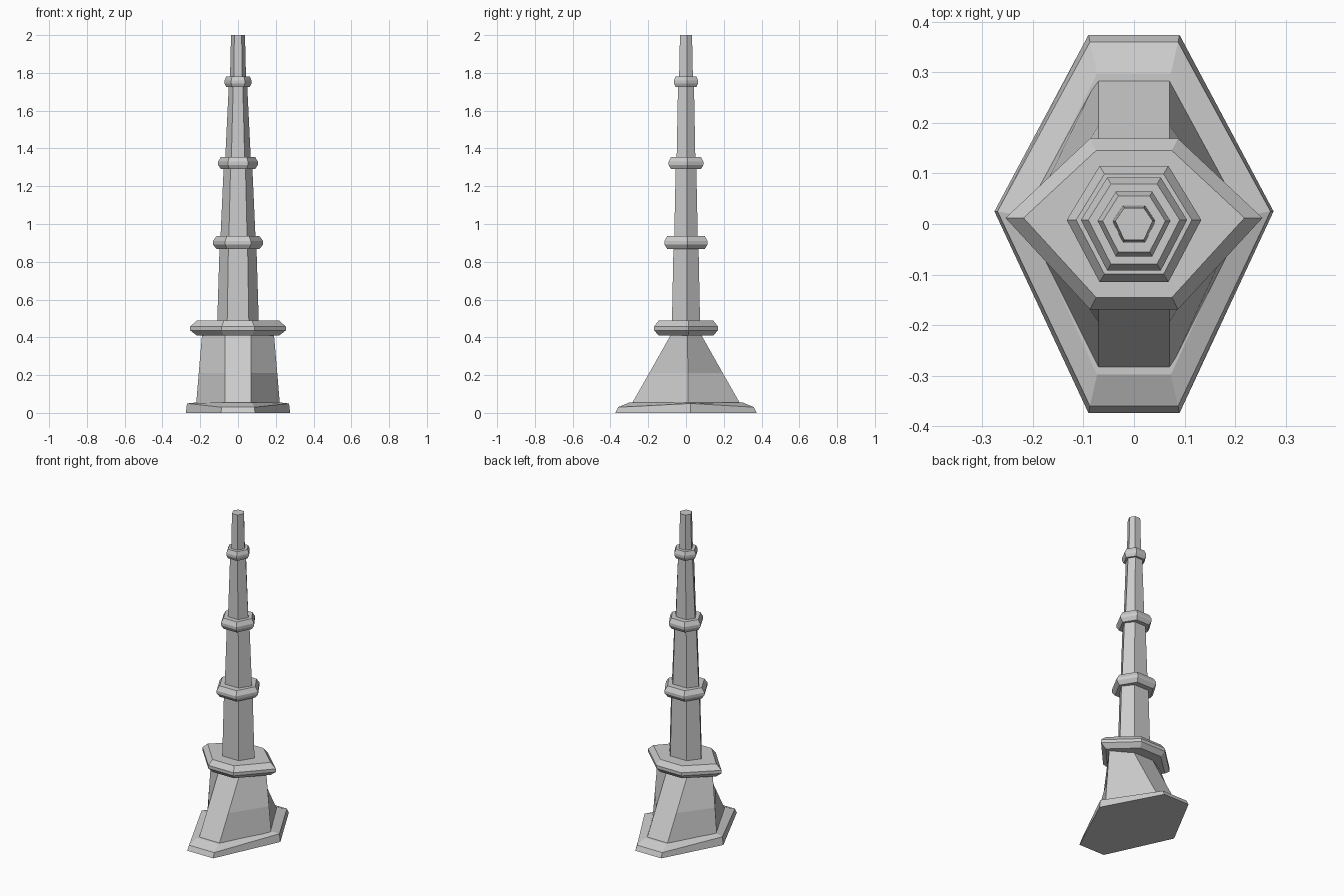
import bpy

if "Cube" in bpy.data.objects:
    bpy.data.objects.remove(bpy.data.objects["Cube"])


def hexagon(a, b, c, z, tip):
    """Six corners: tips at x = +-a, flat front and back edges of half width b at y = +-c."""
    return [(a, tip, z), (b, c, z), (-b, c, z), (-a, tip, z), (-b, -c, z), (b, -c, z)]


def loft(name, rings):
    """Skin a closed solid through a stack of six-cornered rings."""
    verts = [v for ring in rings for v in ring]
    n = len(rings)
    faces = [tuple(reversed(range(6))), tuple(range(6 * (n - 1), 6 * n))]
    for k in range(n - 1):
        for i in range(6):
            j = (i + 1) % 6
            faces.append((6 * k + i, 6 * k + j, 6 * k + 6 + j, 6 * k + 6 + i))
    mesh = bpy.data.meshes.new(name)
    mesh.from_pydata(verts, [], faces)
    mesh.update()
    obj = bpy.data.objects.new(name, mesh)
    bpy.context.collection.objects.link(obj)
    return obj


# Base plate: its top rises gently from the rim towards the flared foot
plate_top = hexagon(0.27, 0.087, 0.36, 0.03, 0.025)
plate_top[0] = (0.27, 0.025, 0.05)
plate_top[3] = (-0.27, 0.025, 0.05)
loft("base_plate", [
    hexagon(0.276, 0.09, 0.374, 0.0, 0.025),
    plate_top,
    hexagon(0.215, 0.073, 0.298, 0.056, 0.015),
])

# Flared foot
loft("flared_foot", [
    hexagon(0.222, 0.07, 0.292, 0.04, 0.012),
    hexagon(0.208, 0.07, 0.195, 0.21, 0.01),
    hexagon(0.19, 0.07, 0.077, 0.42, 0.008),
])

# Moulded collars: half length, edge half width, half depth, bottom z, height, tip y
COLLARS = [
    ("foot_collar", 0.254, 0.087, 0.169, 0.41, 0.078, 0.012),
    ("lower_ring", 0.133, 0.068, 0.115, 0.868, 0.068, 0.008),
    ("middle_ring", 0.105, 0.053, 0.092, 1.29, 0.066, 0.008),
    ("upper_ring", 0.072, 0.036, 0.064, 1.725, 0.057, 0.006),
]
# Shared profile: scale and relative height
PROFILE = [(0.86, 0.0), (1.0, 0.35), (1.0, 0.6), (0.86, 1.0)]
for name, a, b, c, z, h, tip in COLLARS:
    loft(name, [hexagon(a * s, b * s, c * s, z + h * t, tip) for s, t in PROFILE])

# Tapered shaft sections: name, lower (half length, half depth, z), upper
SHAFT = [
    ("lower_shaft", (0.111, 0.075, 0.45), (0.097, 0.066, 0.90)),
    ("middle_shaft", (0.094, 0.063, 0.90), (0.075, 0.054, 1.32)),
    ("upper_shaft", (0.069, 0.05, 1.32), (0.048, 0.042, 1.75)),
    ("tip_shaft", (0.043, 0.037, 1.75), (0.037, 0.032, 2.0)),
]
for name, low, high in SHAFT:
    loft(name, [hexagon(a, a * 0.52, c, z, 0.006) for a, c, z in (low, high)])
